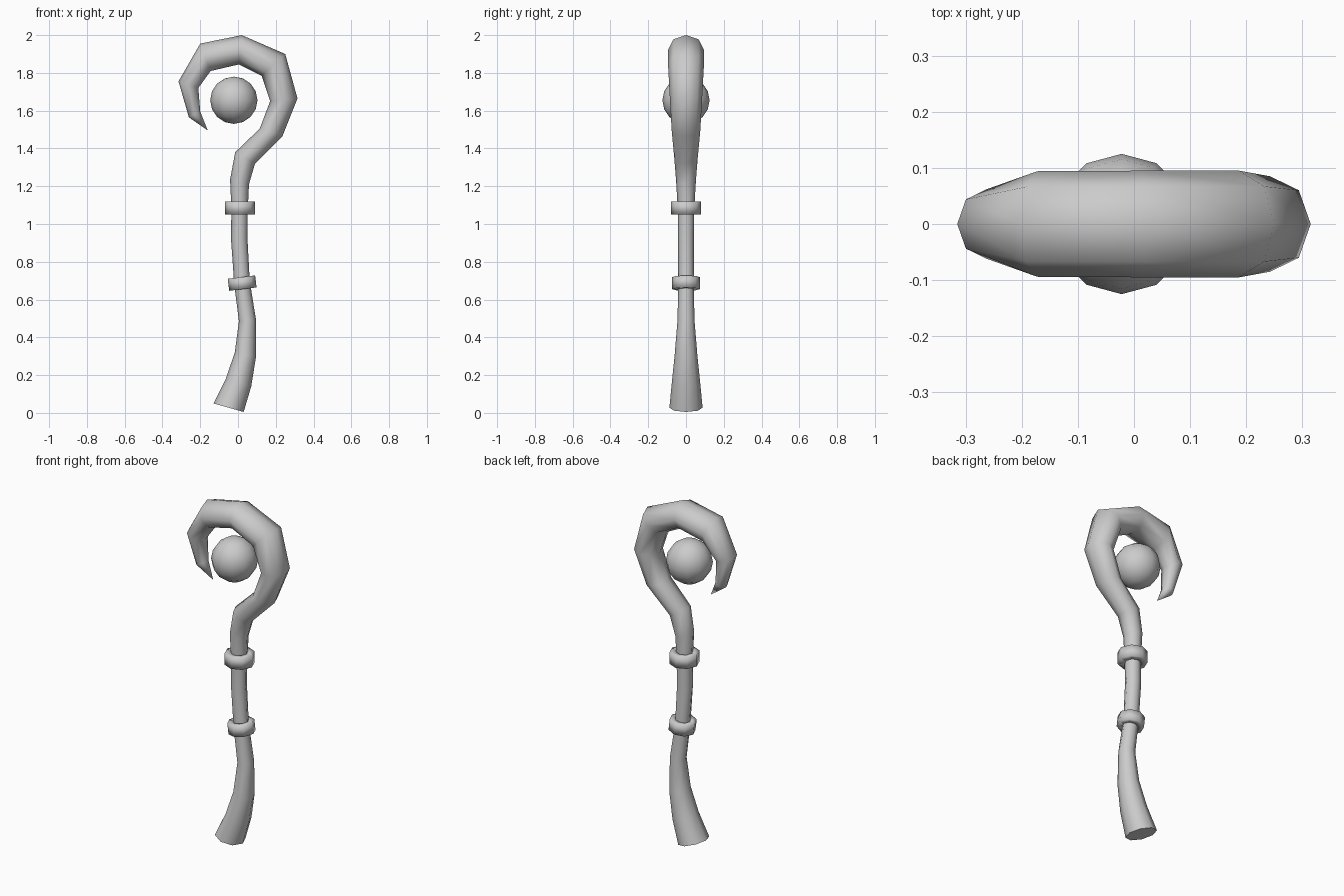
import bpy, bmesh, math
from mathutils import Vector, Matrix

cube = bpy.data.objects.get("Cube")
if cube:
    bpy.data.objects.remove(cube, do_unlink=True)

SIDES = 8

grey = bpy.data.materials.new("plain grey")
grey.use_nodes = True
colour = (0.6, 0.6, 0.6, 1)
grey.diffuse_color = colour
grey.node_tree.nodes["Principled BSDF"].inputs["Base Color"].default_value = colour


def finish(bm, name, crease=180):
    """Turn a bmesh into a smooth object, keeping edges above the crease angle sharp."""
    bmesh.ops.recalc_face_normals(bm, faces=bm.faces)
    for f in bm.faces:
        f.smooth = True
    for e in bm.edges:
        if len(e.link_faces) == 2:
            e.smooth = e.calc_face_angle() < math.radians(crease)
    mesh = bpy.data.meshes.new(name)
    bm.to_mesh(mesh)
    bm.free()
    mesh.materials.append(grey)
    obj = bpy.data.objects.new(name, mesh)
    bpy.context.collection.objects.link(obj)
    return obj


def bridge(bm, a, b):
    for i in range(SIDES):
        j = (i + 1) % SIDES
        bm.faces.new((a[i], a[j], b[j], b[i]))


def ring(bm, left, right, depth):
    """Oval ring spanning two points of the xz plane, with a half depth in y."""
    a, b = Vector((left[0], 0, left[1])), Vector((right[0], 0, right[1]))
    centre, half = (a + b) / 2, (b - a) / 2
    turns = [math.tau * i / SIDES for i in range(SIDES)]
    return [bm.verts.new(centre + half * math.cos(t) + Vector((0, depth * math.sin(t), 0)))
            for t in turns]


# Staff: left edge, right edge and half depth of each ring, from foot to hook
sections = [
    ((-0.13, 0.05), (0.03, 0.005), 0.088),
    ((-0.065, 0.18), (0.07, 0.14), 0.075),
    ((-0.017, 0.32), (0.095, 0.295), 0.06),
    ((0.005, 0.485), (0.095, 0.495), 0.045),
    ((-0.02, 0.68), (0.062, 0.7), 0.041),
    ((-0.037, 0.92), (0.05, 0.925), 0.042),
    ((-0.035, 1.08), (0.052, 1.08), 0.044),
    ((-0.042, 1.235), (0.058, 1.21), 0.052),
    ((-0.015, 1.38), (0.09, 1.32), 0.062),
    ((0.115, 1.505), (0.235, 1.465), 0.075),
    ((0.17, 1.65), (0.315, 1.665), 0.085),
    ((0.125, 1.785), (0.25, 1.9), 0.095),
    ((0.005, 1.845), (0.02, 2.0), 0.095),
    ((-0.145, 1.81), (-0.2, 1.955), 0.094),
    ((-0.21, 1.72), (-0.315, 1.755), 0.062),
    ((-0.2, 1.595), (-0.26, 1.565), 0.035),
]
bm = bmesh.new()
rings = [ring(bm, *s) for s in sections]
for a, b in zip(rings, rings[1:]):
    bridge(bm, a, b)
bm.faces.new(rings[0])
tip = bm.verts.new((-0.16, 0, 1.495))
for i in range(SIDES):
    bm.faces.new((rings[-1][i], rings[-1][(i + 1) % SIDES], tip))
finish(bm, "staff", 75)


# Collars around the shaft
def collar(name, x, z, radius, height, tilt):
    bm = bmesh.new()
    inner, h = radius * 0.5, height / 2
    profile = [(inner, -h), (radius, -h), (radius, h), (inner, h)]
    loops = [ring(bm, (-r, k), (r, k), r) for r, k in profile]
    for a, b in zip(loops, loops[1:] + loops[:1]):
        bridge(bm, a, b)
    bm.transform(Matrix.Translation((x, 0, z)) @ Matrix.Rotation(tilt, 4, "Y"))
    finish(bm, name)


collar("lower_collar", 0.022, 0.687, 0.073, 0.064, math.radians(-7))
collar("upper_collar", 0.01, 1.085, 0.08, 0.067, 0)

# Orb held inside the hook
bm = bmesh.new()
bmesh.ops.create_uvsphere(bm, u_segments=12, v_segments=8, radius=0.125)
bm.transform(Matrix.Translation((-0.022, 0, 1.655)))
finish(bm, "orb")
